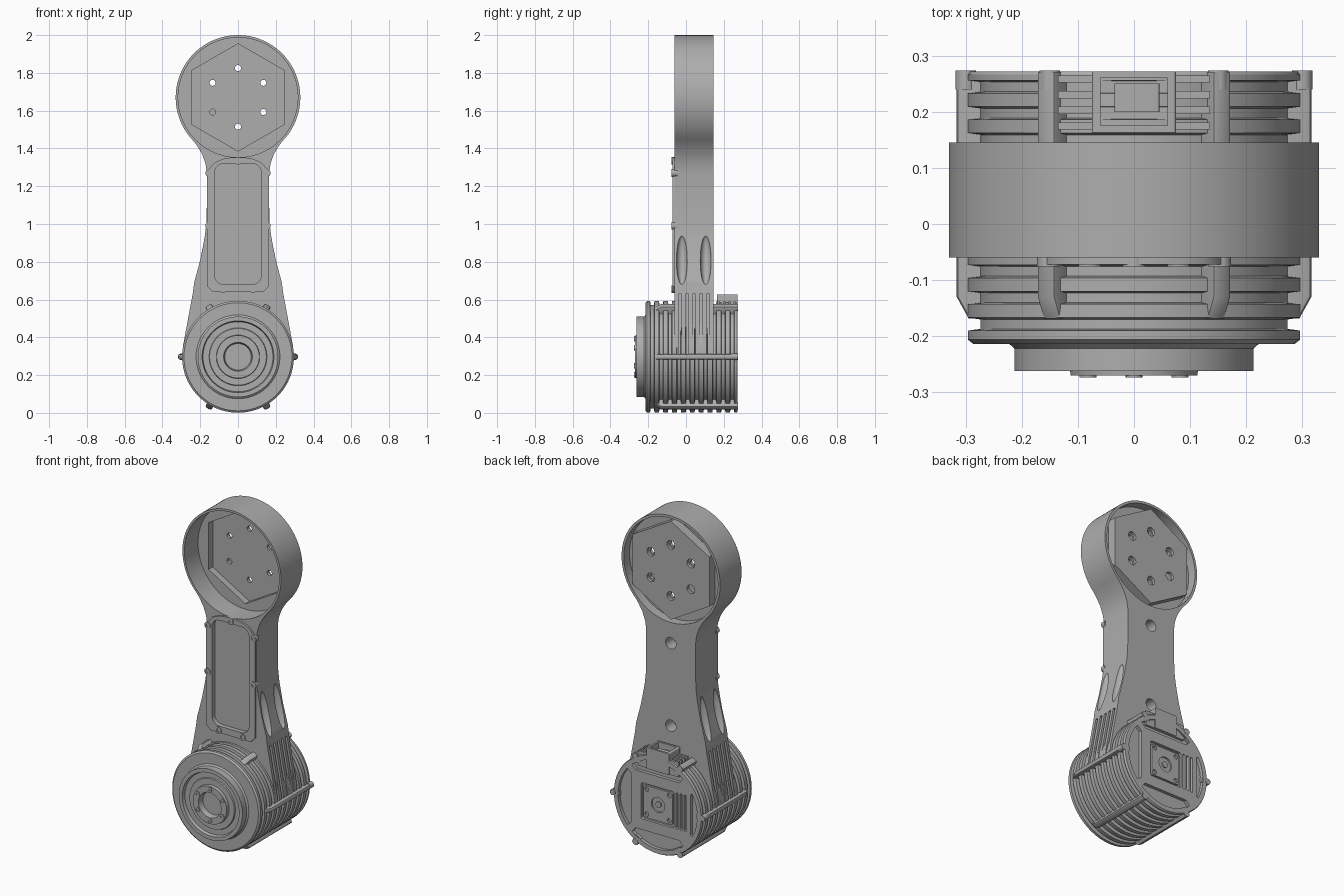
import bpy, bmesh
from math import sin, cos, pi, radians, acos
from mathutils import Matrix, Vector

if "Cube" in bpy.data.objects:
    bpy.data.objects.remove(bpy.data.objects["Cube"], do_unlink=True)

grey = bpy.data.materials.new("machined grey")
grey.use_nodes = True
COL = (0.42, 0.42, 0.42, 1)
grey.diffuse_color = COL
grey.node_tree.nodes["Principled BSDF"].inputs["Base Color"].default_value = COL

CZ, R = 0.297, 0.296          # motor axis height and fin radius
HZ, HR = 1.67, 0.33           # head centre height and radius


def finish(name, bm):
    bmesh.ops.recalc_face_normals(bm, faces=bm.faces)
    me = bpy.data.meshes.new(name)
    bm.to_mesh(me)
    bm.free()
    me.materials.append(grey)
    ob = bpy.data.objects.new(name, me)
    bpy.context.scene.collection.objects.link(ob)
    return ob


def prism(name, pts, y0, y1):
    """Extrude an x-z outline from y0 to y1."""
    bm = bmesh.new()
    f = bm.faces.new([bm.verts.new((x, y0, z)) for x, z in pts])
    r = bmesh.ops.extrude_face_region(bm, geom=[f])
    new = [v for v in r["geom"] if isinstance(v, bmesh.types.BMVert)]
    bmesh.ops.translate(bm, verts=new, vec=(0, y1 - y0, 0))
    return finish(name, bm)


def lathe(name, prof, x, z, steps=32):
    """Turn a (radius, y) profile around a y-parallel axis."""
    bm = bmesh.new()
    vs = [bm.verts.new((x + r, y, z)) for r, y in prof]
    es = [bm.edges.new(p) for p in zip(vs, vs[1:])]
    bmesh.ops.spin(bm, geom=vs + es, cent=(x, 0, z), axis=(0, 1, 0),
                   angle=2 * pi, steps=steps)
    bmesh.ops.remove_doubles(bm, verts=bm.verts, dist=1e-5)
    return finish(name, bm)


def rod(name, x, z, r, y0, y1, steps=24):
    return lathe(name, [(0, y0), (r, y0), (r, y1), (0, y1)], x, z, steps)


def cut(ob, cutter):
    m = ob.modifiers.new("cut", "BOOLEAN")
    m.object, m.operation, m.solver = cutter, "DIFFERENCE", "EXACT"
    bpy.context.view_layer.objects.active = ob
    bpy.ops.object.modifier_apply(modifier=m.name)
    bpy.data.objects.remove(cutter, do_unlink=True)


def arc(cx, cz, r, a0, a1, n):
    return [(cx + r * cos(radians(a0 + (a1 - a0) * i / n)),
             cz + r * sin(radians(a0 + (a1 - a0) * i / n))) for i in range(n + 1)]


def round_rect(x0, x1, z0, z1, r, n=5):
    return (arc(x1 - r, z1 - r, r, 0, 90, n) + arc(x0 + r, z1 - r, r, 90, 180, n)
            + arc(x0 + r, z0 + r, r, 180, 270, n) + arc(x1 - r, z0 + r, r, 270, 360, n))


def segment(cz, r, chord, angle, half):
    """Sliver between a chord and an arc, facing the given angle."""
    c = chord / cos(radians(half))
    pts = arc(0, cz, r, angle - half, angle + half, 12)
    ends = [(c * cos(radians(angle + s * half)), cz + c * sin(radians(angle + s * half)))
            for s in (1, -1)]
    return pts + ends


def mirror(pts):
    return pts + [(-x, z) for x, z in reversed(pts)]


# Arm: waisted link with a round head
flank = [(.24, .63), (.232, .69), (.216, .75), (.2, .81), (.186, .88), (.175, .94),
         (.168, 1.0), (.165, 1.1), (.165, 1.27), (.172, 1.32), (.19, 1.37), (.214, 1.41)]
head = arc(0, HZ, HR, -45, 225, 72)
arm = prism("arm", flank + head + [(-x, z) for x, z in reversed(flank)], -.06, .145)

# Head cavity, hexagonal floor, bolt holes and rear pockets
cut(arm, rod("cavity_cutter", 0, HZ, .317, -.1, .07, 72))
cut(arm, prism("hex_cutter", arc(0, HZ, .284, 30, 330, 5), -.1, .11))
for k in range(6):
    a = radians(60 * k + 30)
    x, z = .155 * cos(a), HZ + .155 * sin(a)
    cut(arm, rod("hole_cutter", x, z, .016, .05, .2))
    cut(arm, rod("counterbore_cutter", x, z, .026, .128, .2))
    cut(arm, prism("pocket_cutter", segment(HZ, .315, .258, 60 * k, 32), .09, .2))

# Rear access holes and side flutes
for z in (.73, 1.23):
    cut(arm, rod("access_cutter", 0, z, .035, .07, .2))
for s in (-1, 1):
    for y in (-.022, .104):
        bm = bmesh.new()
        bmesh.ops.create_uvsphere(bm, u_segments=24, v_segments=16, radius=1)
        bm.transform(Matrix.Translation((s * .212, y, .81)) @ Matrix.Rotation(s * -.22, 4, "Y")
                     @ Matrix.Diagonal((.04, .03, .135, 1)))
        cut(arm, finish("flute_cutter", bm))

# Front cover with a sunken panel
top = [(.163, 1.25), (.155, 1.29), (.125, 1.325), (.08, 1.345), (.03, 1.353)]
cover = prism("front_cover", mirror([(.135, .64), (.163, .67)] + top), -.072, -.03)
for ob in (cover, arm):
    cut(ob, prism("panel_cutter", round_rect(-.124, .124, .68, 1.32, .05), -.1, -.045))


def bolt(name, x, z, y, r=.02):
    lathe(name, [(0, y + .006), (r * .5, y + .006), (r * .5, y), (r, y),
                 (r, y + .03), (0, y + .03)], x, z, 16)


bolt("cover_bolt", 0, 1.335, -.076)
for s in (-1, 1):
    for x, z in ((.153, 1.27), (.153, .99), (.08, .655)):
        bolt("cover_bolt", s * x, z, -.076)

# Motor body: stepped output hub followed by ring fins
prof = [(0, -.235), (.07, -.235), (.076, -.27), (.113, -.27), (.115, -.25), (.15, -.25),
        (.153, -.243), (.185, -.243), (.19, -.262), (.213, -.262), (.213, -.222),
        (.222, -.214), (.286, -.214), (R, -.206)]
for i in range(10):
    y = -.19 + .047 * i
    prof += [(R, y), (R - .022, y + .003), (R - .022, y + .02), (R, y + .023)]
prof += [(R, .266), (R - .004, .272), (0, .272)]
motor = lathe("motor_body", prof, 0, CZ, 96)

# Rear face: crescent pockets, square mount and vent slots
for a, chord, half in ((0, .175, 40), (90, .175, 40), (270, .175, 40), (180, .22, 29)):
    cut(motor, prism("crescent_cutter", segment(CZ, .265, chord, a, half), .252, .3))
cut(motor, prism("mount_cutter", round_rect(-.11, .11, CZ - .11, CZ + .11, .012), .256, .3))
for x in (-.13, -.157, -.184):
    cut(motor, prism("slot_cutter",
                     round_rect(x - .008, x + .008, CZ - .11, CZ + .11, .007), .245, .3))
mount = prism("rear_mount", round_rect(-.097, .097, CZ - .097, CZ + .097, .01), .25, .268)
cut(mount, rod("bore_cutter", 0, CZ, .045, .258, .3))
rod("rear_shaft", 0, CZ, .018, .25, .266)
for sx in (-1, 1):
    for sz in (-1, 1):
        cut(mount, rod("screw_cutter", sx * .075, CZ + sz * .075, .013, .256, .3))

# Output hub bolts
for k in range(6):
    a = radians(60 * k + 30)
    bolt("hub_bolt", .095 * cos(a), CZ + .095 * sin(a), -.274, .015)

# Lengthwise tie bars around the motor
side = [(.26, -.168), (.295, -.168), (.316, -.13), (.316, .27), (.26, .27)]
for k in range(6):
    w = .014 if k % 3 == 0 else .019
    bm = bmesh.new()
    f = bm.faces.new([bm.verts.new((r, y, -w)) for r, y in side])
    ext = bmesh.ops.extrude_face_region(bm, geom=[f])
    bmesh.ops.translate(bm, vec=(0, 0, 2 * w),
                        verts=[v for v in ext["geom"] if isinstance(v, bmesh.types.BMVert)])
    outer = [e for e in bm.edges if all(v.co.x > .29 for v in e.verts)
             and abs(e.verts[0].co.z - e.verts[1].co.z) < 1e-5]
    bmesh.ops.bevel(bm, geom=outer, offset=.008, segments=2, affect="EDGES", profile=.5)
    bm.transform(Matrix.Translation((0, 0, CZ)) @ Matrix.Rotation(radians(60 * k), 4, "Y"))
    finish("tie_bar", bm)
    a = radians(60 * k)
    rod("tie_bolt", .3 * cos(a), CZ + .3 * sin(a), .018, .24, .274, 16)

# Clamp joining arm and motor: core with vertical cooling ribs
prism("clamp_core", mirror([(.27, CZ), (.215, .63)]), -.06, .145)
for i in range(6):
    y = -.06 + .037 * i
    prism("clamp_rib", mirror([(.297, CZ), (.29, .36), (.24, .63)]), y, y + .02)

# Cable socket on top of the motor rear
socket = prism("cable_socket", round_rect(-.075, .075, .5, .628, .006), .163, .272)
bm = bmesh.new()
bmesh.ops.create_cube(bm, size=1)
bm.transform(Matrix.Translation((0, .218, .63)) @ Matrix.Diagonal((.12, .085, .09, 1)))
cut(socket, finish("socket_cutter", bm))
prism("socket_pins", round_rect(-.035, .045, .57, .605, .004), .2, .25)
for s in (-1, 1):
    for i in range(4):
        y = .168 + .028 * i
        x0, x1 = sorted((s * .07, s * .135))
        prism("socket_rib", [(x0, .5), (x1, .5), (x1, .59), (x0, .59)], y, y + .013)

# Smooth shading with sharp edges kept
for ob in bpy.context.scene.objects:
    ob.select_set(ob.type == "MESH")
bpy.context.view_layer.objects.active = arm
bpy.ops.object.shade_smooth_by_angle(angle=radians(30))
